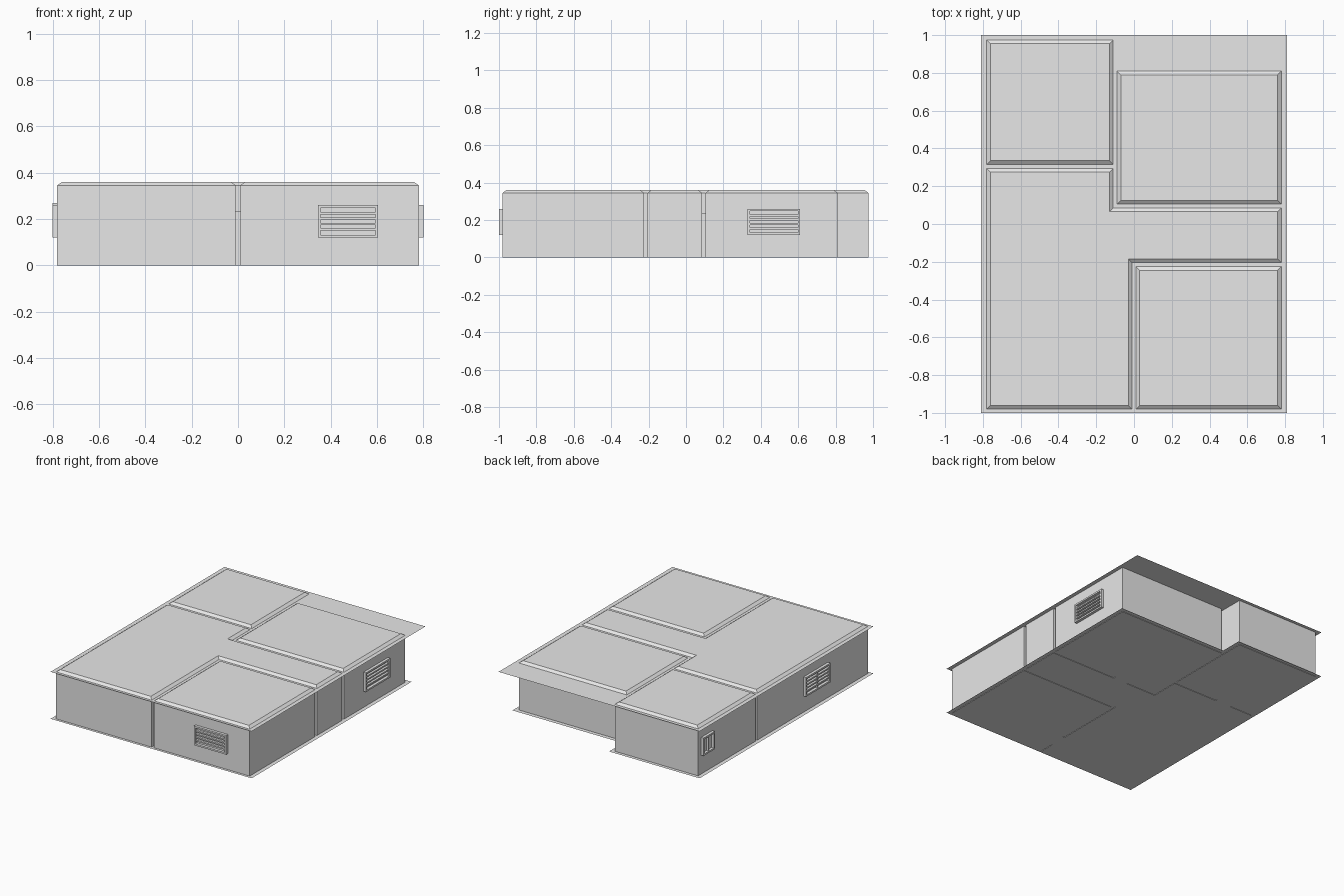
import bpy
import bmesh
from mathutils import Vector

cube = bpy.data.objects.get("Cube")
if cube:
    bpy.data.objects.remove(cube, do_unlink=True)

grey = bpy.data.materials.new("plain grey")
grey.use_nodes = True
grey.diffuse_color = (0.8, 0.8, 0.8, 1)
grey.node_tree.nodes["Principled BSDF"].inputs["Base Color"].default_value = (0.8, 0.8, 0.8, 1)

WALL_TOP = 0.345
CAP = 0.015


def finish(name, bm):
    mesh = bpy.data.meshes.new(name)
    bm.to_mesh(mesh)
    bm.free()
    mesh.materials.append(grey)
    obj = bpy.data.objects.new(name, mesh)
    bpy.context.collection.objects.link(obj)
    return obj


def outline(bm, points, z):
    return bm.faces.new([bm.verts.new((x, y, z)) for x, y in points])


def rect(x0, x1, y0, y1):
    return [(x0, y0), (x1, y0), (x1, y1), (x0, y1)]


def sheet(name, points, z):
    bm = bmesh.new()
    outline(bm, points, z)
    return finish(name, bm)


def room(name, points):
    """Closed shell with straight walls and a chamfered ceiling edge."""
    bm = bmesh.new()
    base = outline(bm, points, 0)
    ext = bmesh.ops.extrude_face_region(bm, geom=[base], use_keep_orig=True)
    top = next(g for g in ext["geom"] if isinstance(g, bmesh.types.BMFace))
    bmesh.ops.translate(bm, verts=top.verts[:], vec=(0, 0, WALL_TOP))
    bmesh.ops.recalc_face_normals(bm, faces=bm.faces[:])
    bmesh.ops.inset_region(bm, faces=[top], thickness=0.02, use_even_offset=True)
    bmesh.ops.translate(bm, verts=top.verts[:], vec=(0, 0, CAP))
    return finish(name, bm)


def add_box(bm, lo, hi):
    lo, hi = Vector(lo), Vector(hi)
    made = bmesh.ops.create_cube(bm, size=1)["verts"]
    for v in made:
        v.co = (lo + hi) / 2 + Vector(a * b for a, b in zip(v.co, hi - lo))


def vent(name, centre, width, height, turn, slats, mullion=False):
    """Framed grille, built facing -y, then turned about z."""
    bm = bmesh.new()
    w, h, b, d = width / 2, height / 2, 0.012, 0.02
    for s in (-1, 1):
        x, z = s * (w - b / 2), s * (h - b / 2)
        add_box(bm, (x - b / 2, -d, -h), (x + b / 2, 0, h))
        add_box(bm, (-w + b, -d, z - b / 2), (w - b, 0, z + b / 2))
    step = (height - 2 * b) / (slats + 1)
    for i in range(slats):
        z = -h + b + step * (i + 1)
        add_box(bm, (-w + b, -d * 0.8, z - 0.005), (w - b, 0, z + 0.005))
    if mullion:
        add_box(bm, (-0.005, -d * 0.8, -h + b), (0.005, 0, h - b))
    obj = finish(name, bm)
    obj.location = centre
    obj.rotation_euler.z = turn
    return obj


# Ground and roof sheets; the ground follows the stepped back wall
sheet("floor_sheet", [(-0.81, -1), (0.81, -1), (0.81, 0.84), (-0.08, 0.84),
                      (-0.08, 1), (-0.81, 1)], 0.003)
sheet("roof_sheet", rect(-0.81, 0.81, -1, 1), WALL_TOP)

# Rooms, separated by narrow wall gaps
room("main_room", [(-0.78, -0.98), (-0.01, -0.98), (-0.01, -0.205), (0.78, -0.205),
                   (0.78, 0.085), (-0.11, 0.085), (-0.11, 0.295), (-0.78, 0.295)])
room("front_room", rect(0.01, 0.78, -0.98, -0.225))
room("back_left_room", rect(-0.09, 0.78, 0.105, 0.81))
room("back_right_room", rect(-0.78, -0.11, 0.315, 0.975))

# Doorways bridging the gaps
for name, lo, hi in (("front_doorway", (-0.012, -0.87, 0), (0.012, -0.74, 0.235)),
                     ("left_doorway", (0.14, 0.083, 0), (0.25, 0.107, 0.235)),
                     ("right_doorway", (-0.6, 0.293, 0), (-0.47, 0.317, 0.235))):
    bm = bmesh.new()
    add_box(bm, lo, hi)
    finish(name, bm)

# Window grilles on the outside walls
QUARTER = 1.5708
vent("front_window", (0.475, -0.98, 0.19), 0.26, 0.14, 0, 4)
vent("left_window", (0.78, 0.47, 0.19), 0.28, 0.14, QUARTER, 4)
vent("right_window", (-0.78, -0.38, 0.19), 0.28, 0.14, -QUARTER, 4, True)
vent("small_window", (-0.78, 0.875, 0.205), 0.13, 0.13, -QUARTER, 0, True)
